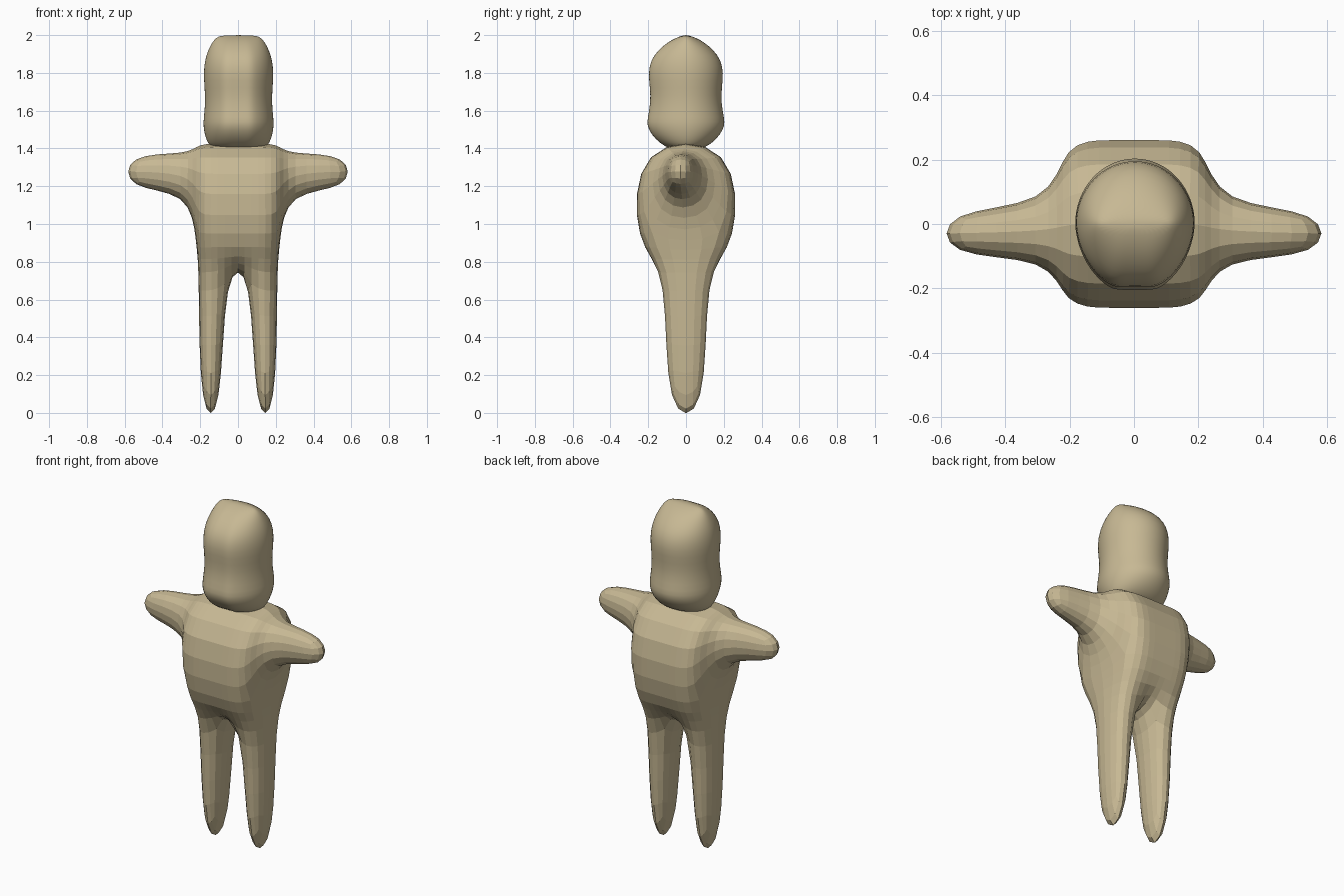
import bpy, bmesh, math

cube = bpy.data.objects.get("Cube")
if cube:
    bpy.data.objects.remove(cube, do_unlink=True)

TAN = (0.57, 0.48, 0.295, 1.0)
mat = bpy.data.materials.new("warm_tan")
mat.use_nodes = True
mat.diffuse_color = TAN
mat.node_tree.nodes["Principled BSDF"].inputs["Base Color"].default_value = TAN


def finish(bm, name, levels, smooth):
    """Turn a bmesh cage into a subdivided object."""
    bmesh.ops.recalc_face_normals(bm, faces=bm.faces)
    for f in bm.faces:
        f.smooth = smooth
    mesh = bpy.data.meshes.new(name)
    bm.to_mesh(mesh)
    bm.free()
    mesh.materials.append(mat)
    obj = bpy.data.objects.new(name, mesh)
    bpy.context.collection.objects.link(obj)
    sub = obj.modifiers.new("Subdivision", "SUBSURF")
    sub.levels = sub.render_levels = levels
    return obj


def build_body():
    bm = bmesh.new()
    known = {}

    def face(*points):
        verts = []
        for p in points:
            key = tuple(round(v, 4) for v in p)
            if key not in known:
                known[key] = bm.verts.new(p)
            verts.append(known[key])
        bm.faces.new(verts)

    def tube(rings):
        """Join four-point rings in order and cap the last one."""
        for a, b in zip(rings, rings[1:]):
            for i in range(4):
                j = (i + 1) % 4
                face(a[i], a[j], b[j], b[i])
        face(*rings[-1])

    # Torso rows: height, inner column, outer column, half depth
    top, waist, hip = rows = [(1.45, 0.07, 0.22, 0.28),
                              (0.87, 0.07, 0.225, 0.27),
                              (0.77, 0.07, 0.212, 0.10)]

    def columns(row):
        z, c, w, d = row
        return [-w, -c, c, w]

    # Front and back of the torso
    for r, q in zip(rows, rows[1:]):
        for side in (-1, 1):
            yr, yq = side * r[3], side * q[3]
            xr, xq = columns(r), columns(q)
            for i in range(3):
                face((xr[i], yr, r[0]), (xr[i + 1], yr, r[0]),
                     (xq[i + 1], yq, q[0]), (xq[i], yq, q[0]))

    # Shoulders and crotch
    def slab(row, i):
        x, d, z = columns(row), row[3], row[0]
        face((x[i], -d, z), (x[i + 1], -d, z), (x[i + 1], d, z), (x[i], d, z))

    for i in range(3):
        slab(top, i)
    slab(hip, 1)

    for s in (-1, 1):
        # Hip sides
        face(*[(s * r[2], y * r[3], r[0])
               for r, y in ((waist, -1), (waist, 1), (hip, 1), (hip, -1))])

        # Legs
        def leg_ring(z, c, w, d):
            return [(s * c, -d, z), (s * w, -d, z), (s * w, d, z), (s * c, d, z)]
        tube([leg_ring(*hip), leg_ring(-0.069, 0.08, 0.21, 0.13)])

        # Arms
        def arm_ring(x, y0, y1, z0, z1):
            return [(s * x, y0, z0), (s * x, y1, z0), (s * x, y1, z1), (s * x, y0, z1)]
        shoulder = [(s * r[2], y * r[3], r[0])
                    for r, y in ((waist, -1), (waist, 1), (top, 1), (top, -1))]
        tube([shoulder,
              arm_ring(0.25, -0.105, 0.06, 1.17, 1.375),
              arm_ring(0.61, -0.115, 0.055, 1.17, 1.385)])

    return finish(bm, "body", 2, False)


def build_head():
    # Rings: height, half width, half depth
    profile = [(1.40, 0.11, 0.07), (1.405, 0.145, 0.10), (1.43, 0.165, 0.14),
               (1.47, 0.18, 0.18), (1.52, 0.188, 0.207), (1.56, 0.186, 0.203),
               (1.64, 0.177, 0.187), (1.72, 0.181, 0.19), (1.80, 0.187, 0.20),
               (1.87, 0.179, 0.185), (1.92, 0.162, 0.147), (1.96, 0.142, 0.10),
               (1.985, 0.12, 0.055), (2.0, 0.095, 0.012)]
    sides = 32
    bm = bmesh.new()
    rings = []
    for z, w, d in profile:
        ring = []
        for k in range(sides):
            t = math.tau * k / sides
            x, y = w * math.cos(t), math.sin(t)
            # The face side is narrower and slightly flattened
            y = y if y > 0 else max(1.08 * y, -1.0)
            x *= 1.0 + 0.06 * min(0.0, y)
            ring.append(bm.verts.new((x + 0.003, y * d, z)))
        rings.append(ring)
    for a, b in zip(rings, rings[1:]):
        for k in range(sides):
            j = (k + 1) % sides
            bm.faces.new((a[k], a[j], b[j], b[k]))
    bm.faces.new(rings[0])
    bm.faces.new(rings[-1])
    return finish(bm, "head", 1, True)


build_body()
build_head()
